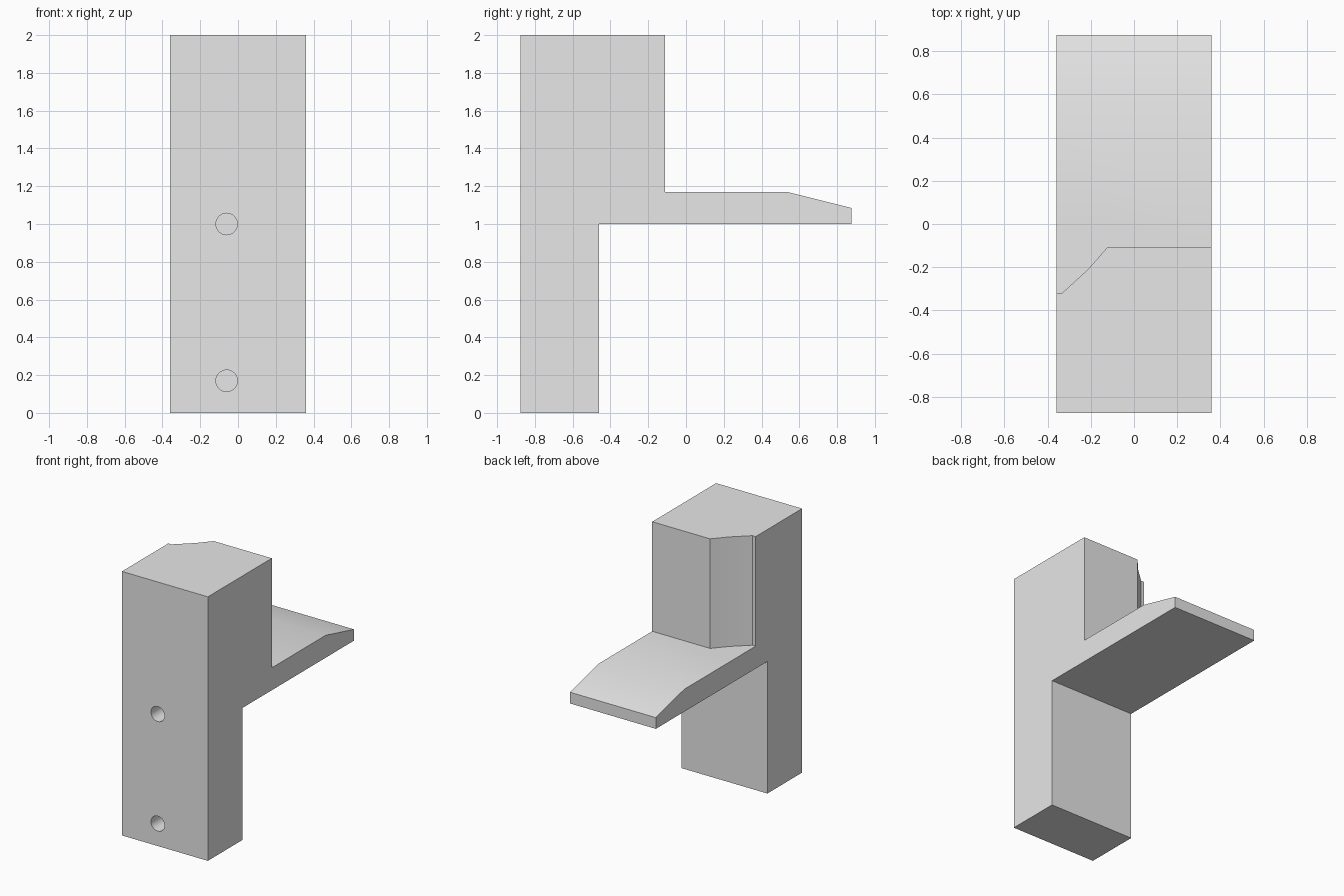
import bpy, bmesh
from math import radians
from mathutils import Vector

cube = bpy.data.objects.get("Cube")
if cube:
    bpy.data.objects.remove(cube, do_unlink=True)

HALF_W, FRONT, TIP = 0.36, -0.875, 0.875
LEDGE_Z, LEDGE_TOP, TOP = 1.0, 1.17, 2.0
STEM_BACK, BLOCK_BACK = -0.46, -0.11

grey = bpy.data.materials.new("plain_grey")
grey.use_nodes = True
colour = (0.8, 0.8, 0.8, 1)
grey.diffuse_color = colour
grey.node_tree.nodes["Principled BSDF"].inputs["Base Color"].default_value = colour


def prism(name, outline, direction):
    """Extrude a closed outline of 3D points along a direction."""
    bm = bmesh.new()
    face = bm.faces.new([bm.verts.new(p) for p in outline])
    extruded = bmesh.ops.extrude_face_region(bm, geom=[face])["geom"]
    moved = [g for g in extruded if isinstance(g, bmesh.types.BMVert)]
    bmesh.ops.translate(bm, verts=moved, vec=Vector(direction))
    bmesh.ops.recalc_face_normals(bm, faces=bm.faces)
    mesh = bpy.data.meshes.new(name)
    bm.to_mesh(mesh)
    bm.free()
    mesh.materials.append(grey)
    obj = bpy.data.objects.new(name, mesh)
    bpy.context.collection.objects.link(obj)
    return obj


def cut(target, cutter):
    """Subtract a cutter from the target, then discard the cutter."""
    cutter.hide_render = True
    mod = target.modifiers.new("cut", "BOOLEAN")
    mod.operation, mod.solver, mod.object = "DIFFERENCE", "EXACT", cutter
    bpy.context.view_layer.objects.active = target
    bpy.ops.object.modifier_apply(modifier=mod.name)
    bpy.data.objects.remove(cutter, do_unlink=True)


# Stem, upper block and tapered ledge as one side profile
side = [(FRONT, 0), (STEM_BACK, 0), (STEM_BACK, LEDGE_Z), (TIP, LEDGE_Z),
        (TIP, 1.085), (0.535, LEDGE_TOP), (BLOCK_BACK, LEDGE_TOP),
        (BLOCK_BACK, TOP), (FRONT, TOP)]
bracket = prism("bracket", [(-HALF_W, y, z) for y, z in side], (2 * HALF_W, 0, 0))

# Cut-away rear corner of the upper block, down to the ledge
corner = [(-0.5, -0.32), (-0.333, -0.32), (-0.213, -0.21), (-0.125, BLOCK_BACK),
          (-0.125, 0), (-0.5, 0)]
cut(bracket, prism("corner_cutter", [(x, y, LEDGE_TOP) for x, y in corner], (0, 0, 1)))

# Two blind screw holes in the front
for z in (0.17, 1.0):
    bpy.ops.mesh.primitive_cylinder_add(vertices=32, radius=0.057, depth=0.5,
                                        location=(-0.06, FRONT, z),
                                        rotation=(radians(90), 0, 0))
    hole = bpy.context.object
    hole.name = "hole_cutter"
    hole.data.materials.append(grey)
    cut(bracket, hole)

bpy.ops.object.select_all(action="DESELECT")
bracket.select_set(True)
bpy.context.view_layer.objects.active = bracket
bpy.ops.object.shade_smooth_by_angle(angle=radians(30))
